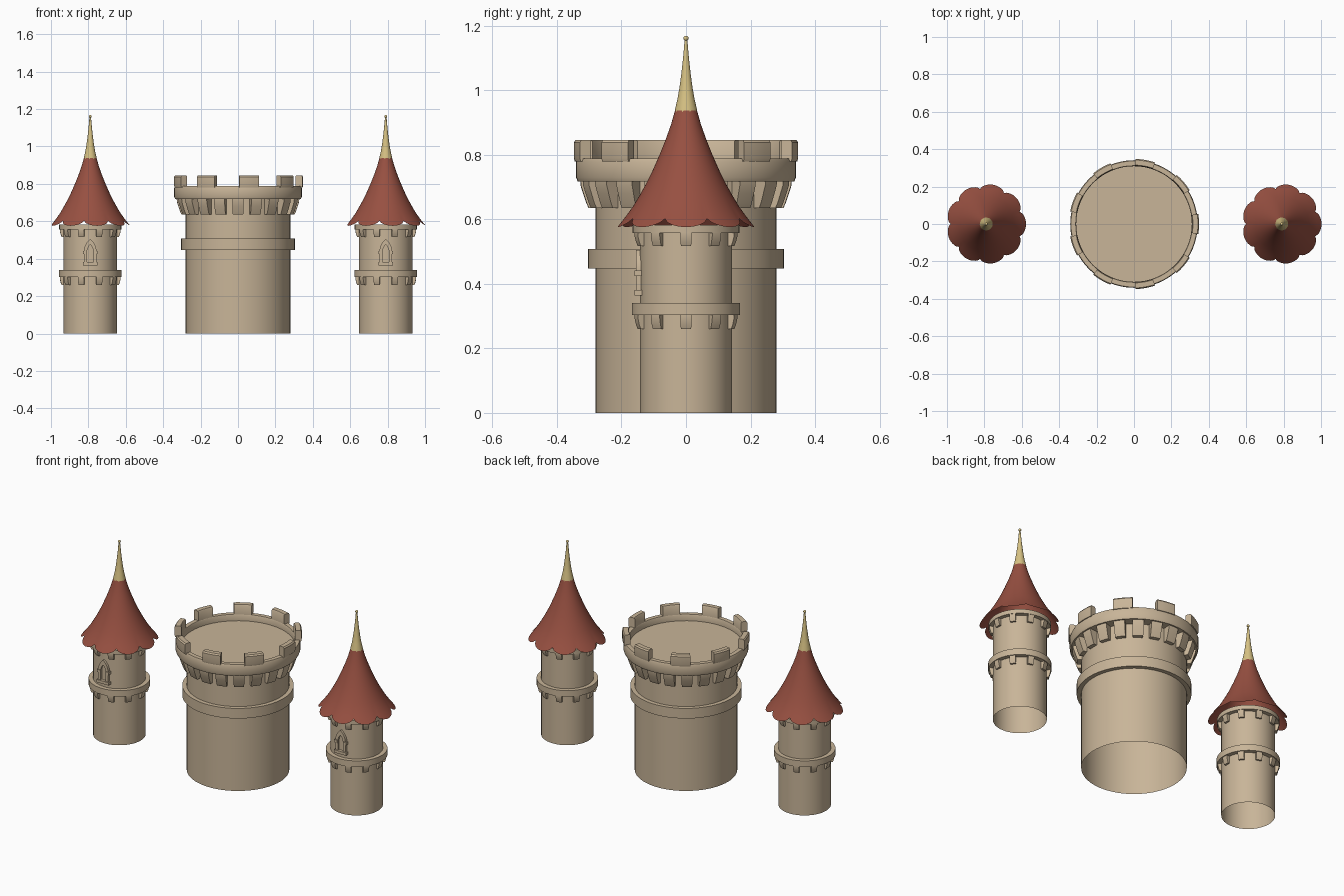
import bpy, bmesh, math
from math import sin, cos, pi, radians

if "Cube" in bpy.data.objects:
    bpy.data.objects.remove(bpy.data.objects["Cube"])


def material(name, rgb):
    m = bpy.data.materials.new(name)
    m.diffuse_color = (*rgb, 1)
    m.use_nodes = True
    m.node_tree.nodes["Principled BSDF"].inputs["Base Color"].default_value = m.diffuse_color
    return m


STONE = material("warm stone", (0.58, 0.46, 0.315))
ROOF = material("red roof tile", (0.31, 0.08, 0.053))
GOLD = material("pale gold", (0.68, 0.54, 0.23))


def finish(name, bm, mat, loc=(0, 0, 0), recalc=True):
    if recalc:
        bmesh.ops.recalc_face_normals(bm, faces=bm.faces)
    me = bpy.data.meshes.new(name)
    bm.to_mesh(me)
    bm.free()
    me.materials.append(mat)
    ob = bpy.data.objects.new(name, me)
    bpy.context.collection.objects.link(ob)
    ob.location = loc
    bpy.ops.object.select_all(action='DESELECT')
    ob.select_set(True)
    bpy.context.view_layer.objects.active = ob
    bpy.ops.object.shade_smooth_by_angle(angle=radians(35))
    return ob


def revolve(name, profile, mat, loc=(0, 0, 0), n=48, warp=None, closed=False):
    """Spin an (r, z) profile, given from bottom to top, around z."""
    bm = bmesh.new()
    rows = []
    for i, (r, z) in enumerate(profile):
        if r == 0:
            rows.append([bm.verts.new((0, 0, z))] * n)
            continue
        row = []
        for k in range(n):
            a = 2 * pi * k / n
            rr, zz = warp(i, r, z, a) if warp else (r, z)
            row.append(bm.verts.new((rr * cos(a), rr * sin(a), zz)))
        rows.append(row)
    pairs = list(zip(rows, rows[1:]))
    if closed:
        pairs.append((rows[-1], rows[0]))
    for lo, hi in pairs:
        for k in range(n):
            j = (k + 1) % n
            vs = list(dict.fromkeys([lo[k], lo[j], hi[j], hi[k]]))
            bm.faces.new(vs)
    return finish(name, bm, mat, loc, recalc=closed)


def ring_blocks(name, profile, count, width, loc=(0, 0, 0), segs=1):
    """Repeat an (r, z) section, swept over a small arc, around z."""
    bm = bmesh.new()
    for c in range(count):
        rows = []
        for s in range(segs + 1):
            a = 2 * pi * c / count + width * (s / segs - 0.5)
            rows.append([bm.verts.new((r * cos(a), r * sin(a), z)) for r, z in profile])
        for p, q in zip(rows, rows[1:]):
            for k in range(len(profile)):
                j = (k + 1) % len(profile)
                bm.faces.new((p[k], p[j], q[j], q[k]))
        bm.faces.new(rows[0])
        bm.faces.new(rows[-1])
    return finish(name, bm, STONE, loc)


def arch(w, z0, spring, top, n=6):
    """Pointed arch outline (x, z), from lower right over to lower left."""
    right = [(w, z0)] + [(w * cos(t * pi / 2 / n) ** 0.8 if t < n else 0,
                          spring + (top - spring) * (t / n) ** 0.9) for t in range(n + 1)]
    return right + [(-x, z) for x, z in reversed(right[:-1])]


def box(bm, x0, x1, y0, y1, z0, z1):
    v = [bm.verts.new((x, y, z)) for x in (x0, x1) for y in (y0, y1) for z in (z0, z1)]
    for f in ((0, 1, 3, 2), (4, 6, 7, 5), (0, 4, 5, 1), (2, 3, 7, 6), (0, 2, 6, 4), (1, 5, 7, 3)):
        bm.faces.new([v[i] for i in f])


def window(loc, side):
    # arched frame
    bm = bmesh.new()
    outer, inner = arch(0.033, 0.375, 0.44, 0.505), arch(0.017, 0.375, 0.435, 0.475)
    loops = [[bm.verts.new((x, y, z)) for x, z in o]
             for o, y in ((outer, -0.133), (outer, -0.155), (inner, -0.155), (inner, -0.133))]
    for i in range(4):
        p, q = loops[i], loops[(i + 1) % 4]
        for k in range(len(p) - 1):
            bm.faces.new((p[k], p[k + 1], q[k + 1], q[k]))
    for k in (0, -1):
        bm.faces.new([lp[k] for lp in loops])
    # sill and jamb stones
    box(bm, -0.04, 0.04, -0.160, -0.13, 0.364, 0.381)
    for s in (-1, 1):
        x = sorted((s * 0.019, s * 0.039))
        box(bm, *x, -0.159, -0.13, 0.425, 0.442)
    finish(side + " window", bm, STONE, loc)


# ---- Main round tower ----
revolve("main tower wall", [(0.28, 0), (0.28, 0.73)], STONE, n=64)
revolve("main tower band", [(0.275, 0.447), (0.304, 0.447), (0.304, 0.508), (0.275, 0.508)],
        STONE, n=64, closed=True)
ring_blocks("main corbels", [(0.272, 0.635), (0.302, 0.635), (0.309, 0.65), (0.319, 0.68),
                             (0.327, 0.705), (0.328, 0.722), (0.272, 0.722)], 20, 0.185, segs=2)
revolve("parapet", [(0.275, 0.718), (0.336, 0.718), (0.341, 0.73), (0.341, 0.778), (0.337, 0.788),
                    (0.312, 0.788), (0.309, 0.782), (0.309, 0.75), (0, 0.75)], STONE, n=64)
ring_blocks("merlons", [(0.311, 0.78), (0.345, 0.78), (0.348, 0.79), (0.348, 0.838), (0.342, 0.846),
                        (0.315, 0.846), (0.311, 0.84)], 9, 0.31, segs=4)


# ---- Side turrets ----
roof_profile = [(0.205, 0.588), (0.185, 0.612), (0.163, 0.642), (0.145, 0.672), (0.125, 0.708),
                (0.104, 0.75), (0.082, 0.80), (0.062, 0.85), (0.046, 0.895), (0.034, 0.938)]


def scallop(i, r, z, a):
    # nine rounded lobes along the eaves, fading out upwards
    lobe = abs(cos(4.5 * a)) ** 0.6
    f = (1, 0.35, 0.1)[i] if i < 3 else 0
    return r + f * (lobe * 0.023 - 0.015), z + f * (0.014 - lobe * 0.026)


spire = [(0.036, 0.930), (0.033, 0.945), (0.026, 0.975), (0.020, 1.01), (0.014, 1.055),
         (0.009, 1.10), (0.006, 1.135), (0.004, 1.158)]
ball = [(0.008 * sin(pi * i / 8) if 0 < i < 8 else 0, 1.161 - 0.008 * cos(pi * i / 8))
        for i in range(9)]


def trim_edge(i, r, z, a):
    return (r, z - 0.006 * abs(cos(4.5 * a))) if i == 0 else (r, z)


for side, x in (("left", -0.79), ("right", 0.79)):
    loc = (x, 0, 0)
    revolve(side + " turret wall", [(0.143, 0), (0.143, 0.575)], STONE, loc)
    for level, z0, z1, z2, r in (("lower", 0.26, 0.303, 0.34, 0.168),
                                 ("upper", 0.517, 0.557, 0.582, 0.166)):
        ring_blocks(f"{side} {level} corbels",
                    [(0.138, z0), (0.153, z0), (0.158, z0 + 0.012), (0.163, z1 - 0.01),
                     (0.163, z1 + 0.002), (0.138, z1 + 0.002)], 10, 0.21, loc, segs=2)
        revolve(f"{side} {level} band", [(0.138, z1), (r, z1), (r, z2), (0.138, z2)],
                STONE, loc, closed=True)
    window(loc, side)
    revolve(side + " roof", roof_profile, ROOF, loc, n=108, warp=scallop)
    revolve(side + " spire", spire, GOLD, loc, n=36, warp=trim_edge)
    revolve(side + " spire ball", ball, GOLD, loc, n=16)
